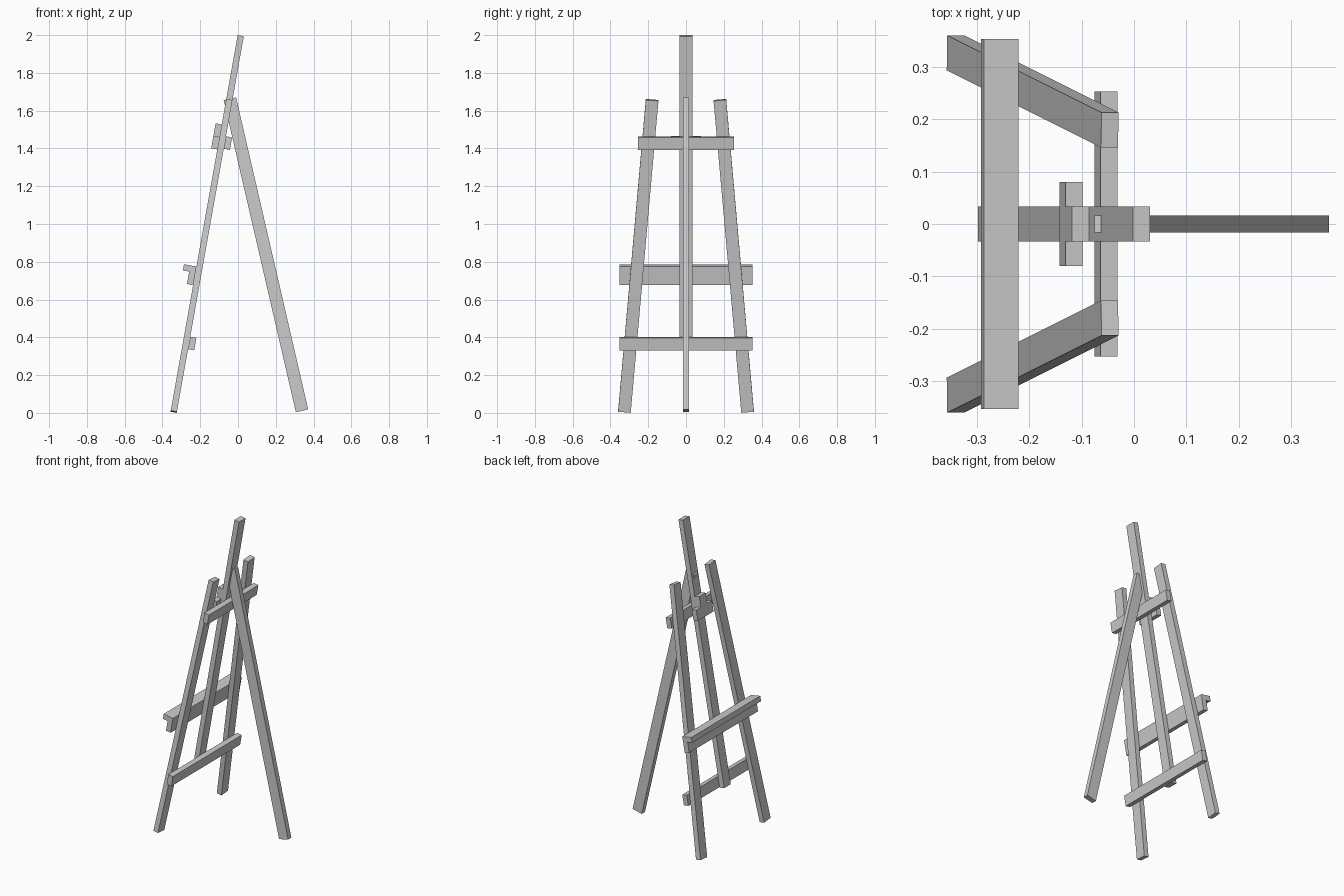
import bpy
from math import radians
from mathutils import Matrix, Vector

if "Cube" in bpy.data.objects:
    bpy.data.objects.remove(bpy.data.objects["Cube"])

W, T = 0.067, 0.033          # timber width and thickness
# Frame of the leaning front: local z runs up the slope, local x points to the back
LEAN = Matrix.Translation((-0.357, 0, 0.006)) @ Matrix.Rotation(radians(10.1), 4, 'Y')


def box(name, lo, hi, frame=LEAN):
    """Box between two local corners, placed by a frame."""
    lo, hi = Vector(lo), Vector(hi)
    bpy.ops.mesh.primitive_cube_add(size=1)
    ob = bpy.context.object
    ob.name = ob.data.name = name
    ob.data.transform(frame @ Matrix.Translation((lo + hi) / 2)
                      @ Matrix.Diagonal((*(hi - lo), 1)))
    return ob


# Centre mast
box("mast", (0, -W / 2, 0.338), (T, W / 2, 2.025))

# Splayed front legs, leaning toward each other at the top
for side, label in ((1, "left"), (-1, "right")):
    splay = Matrix.Translation((0, side * 0.326, 0.003)) @ Matrix.Rotation(radians(side * 5), 4, 'X')
    box("front_leg_" + label, (0, -W / 2, 0), (T, W / 2, 1.683), LEAN @ splay)

# Rear leg, hinged on the mast
foot, hinge = Vector((0.339, 0, 0.011)), Vector((-0.043, 0, 1.663))
d = hinge - foot
rear = Matrix.Translation(foot) @ d.to_track_quat('Z', 'Y').to_matrix().to_4x4()
box("rear_leg", (-T / 2, -W / 2, 0), (T / 2, W / 2, d.length), rear)

# Cross rails behind the front legs
box("upper_rail", (T, -0.253, 1.420), (2 * T, 0.253, 1.487))
box("lower_rail", (T, -0.353, 0.342), (2 * T, 0.353, 0.409))

# Canvas shelf: apron with a ledge on top
box("shelf_apron", (-T, -0.353, 0.681), (0, 0.353, 0.748))
box("shelf_ledge", (-W, -0.353, 0.748), (0, 0.353, 0.781))

# Canvas clamp on the mast
box("clamp_bar", (-T, -0.08, 1.411), (0, 0.08, 1.478))
box("clamp_block", (-T, -W / 2, 1.478), (0, W / 2, 1.545))
